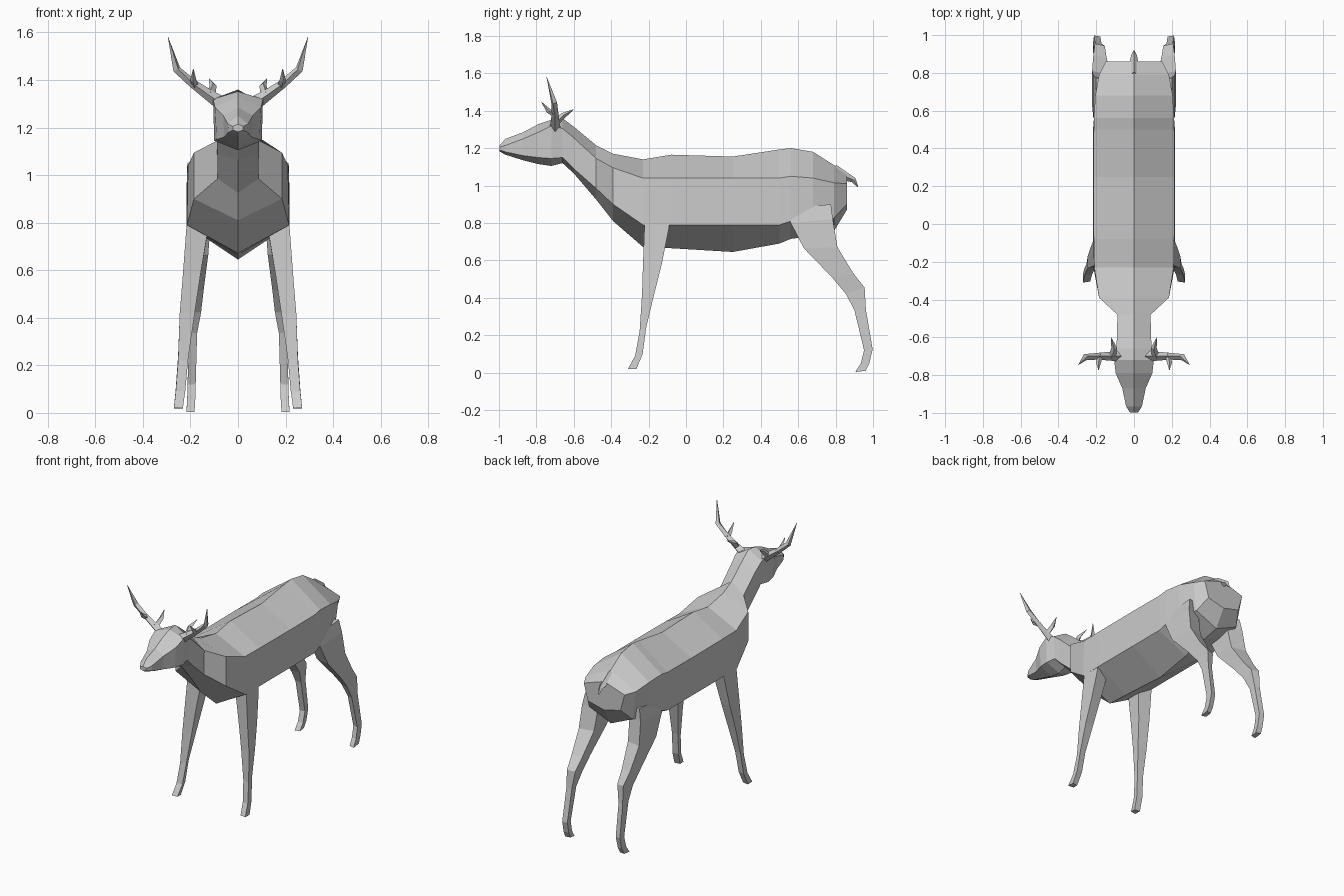
import bpy, bmesh, math
from mathutils import Vector


def loft(name, rings, mirror=False):
    """Skin a list of equal-length point rings, cap both ends, optionally mirror in x."""
    bm = bmesh.new()
    for side in ((1, -1) if mirror else (1,)):
        vs = [[bm.verts.new((p[0] * side, p[1], p[2])) for p in r] for r in rings]
        n = len(vs[0])
        for a, b in zip(vs, vs[1:]):
            for i in range(n):
                j = (i + 1) % n
                bm.faces.new((a[i], a[j], b[j], b[i]))
        bm.faces.new(vs[0])
        bm.faces.new(vs[-1])
    bmesh.ops.recalc_face_normals(bm, faces=bm.faces)
    me = bpy.data.meshes.new(name)
    bm.to_mesh(me)
    bm.free()
    ob = bpy.data.objects.new(name, me)
    bpy.context.collection.objects.link(ob)
    return ob


def spike(name, path, mirror=False, sides=4):
    """Tapering tube through (x, y, z, radius) points."""
    pts = [Vector(p[:3]) for p in path]
    rings = []
    for k, p in enumerate(pts):
        d = pts[min(k + 1, len(pts) - 1)] - pts[max(k - 1, 0)]
        q = d.to_track_quat('Z', 'Y')
        r = path[k][3]
        rings.append([p + q @ Vector((r * math.cos(a), r * math.sin(a), 0))
                      for a in (2 * math.pi * i / sides for i in range(sides))])
    return loft(name, rings, mirror)


def hexagon(y, top, wu, zu, wl, zl, bottom):
    """Body section: ridge, upper and lower side corners, keel."""
    return [(0, y, top), (wu, y, zu), (wl, y, zl),
            (0, y, bottom), (-wl, y, zl), (-wu, y, zu)]


def leg(name, stations):
    """Four-sided leg from (front y, z, back y, z, inner x, outer x) stations."""
    rings = []
    for fy, fz, by, bz, xi, xo in stations:
        m = 0.12
        rings.append([(xo, fy, fz), (xo, by, bz),
                      (xi, by + (fy - by) * m, bz + (fz - bz) * m),
                      (xi, fy + (by - fy) * m, fz + (bz - fz) * m)])
    return loft(name, rings, True)


# Head, muzzle first
head = [
    (-0.997, 1.215, 0.022, 1.205, 0.022, 1.19, 1.182),
    (-0.965, 1.25, 0.042, 1.215, 0.04, 1.18, 1.165),
    (-0.87, 1.285, 0.062, 1.25, 0.058, 1.16, 1.135),
    (-0.79, 1.328, 0.097, 1.285, 0.09, 1.15, 1.115),
    (-0.72, 1.352, 0.105, 1.32, 0.1, 1.145, 1.105),
    (-0.66, 1.36, 0.095, 1.305, 0.088, 1.15, 1.12),
]
# Neck, trunk and rump
trunk = [
    (-0.60, 1.315, 0.09, 1.255, 0.086, 1.09, 1.065),
    (-0.48, 1.215, 0.088, 1.145, 0.086, 0.985, 0.925),
    (-0.39, 1.17, 0.185, 1.095, 0.185, 0.90, 0.81),
    (-0.23, 1.14, 0.21, 1.04, 0.215, 0.79, 0.672),
    (-0.08, 1.165, 0.213, 1.04, 0.217, 0.79, 0.665),
    (0.25, 1.155, 0.215, 1.04, 0.217, 0.79, 0.645),
    (0.50, 1.193, 0.213, 1.04, 0.217, 0.79, 0.69),
    (0.56, 1.20, 0.212, 1.05, 0.212, 0.81, 0.715),
    (0.68, 1.18, 0.205, 1.04, 0.20, 0.81, 0.73),
    (0.79, 1.11, 0.185, 1.015, 0.16, 0.825, 0.755),
    (0.86, 1.06, 0.15, 1.01, 0.12, 0.90, 0.87),
]
loft("body_and_head", [hexagon(*s) for s in head + trunk])

# Legs
leg("front_legs", [
    (-0.222, 0.86, -0.085, 0.86, 0.11, 0.21),
    (-0.222, 0.78, -0.092, 0.77, 0.125, 0.217),
    (-0.23, 0.58, -0.13, 0.58, 0.158, 0.232),
    (-0.235, 0.42, -0.17, 0.42, 0.182, 0.245),
    (-0.248, 0.22, -0.213, 0.24, 0.21, 0.252),
    (-0.272, 0.09, -0.232, 0.10, 0.222, 0.262),
    (-0.31, 0.02, -0.265, 0.018, 0.232, 0.27),
])
leg("hind_legs", [
    (0.56, 0.88, 0.775, 0.90, 0.11, 0.20),
    (0.56, 0.80, 0.785, 0.82, 0.115, 0.215),
    (0.63, 0.665, 0.81, 0.67, 0.125, 0.222),
    (0.78, 0.51, 0.895, 0.53, 0.145, 0.215),
    (0.855, 0.42, 0.955, 0.455, 0.155, 0.207),
    (0.90, 0.335, 0.962, 0.335, 0.172, 0.207),
    (0.952, 0.12, 0.998, 0.125, 0.178, 0.212),
    (0.935, 0.05, 0.98, 0.05, 0.18, 0.214),
    (0.905, 0.003, 0.96, 0.01, 0.183, 0.217),
])

# Antlers: main beam and two tines on each side
spike("antler_beams", [(0.075, -0.70, 1.305, 0.03), (0.12, -0.70, 1.335, 0.024),
                       (0.19, -0.70, 1.385, 0.018), (0.258, -0.705, 1.445, 0.017),
                       (0.294, -0.745, 1.58, 0.001)], True)
spike("antler_front_tines", [(0.18, -0.695, 1.375, 0.016), (0.188, -0.735, 1.40, 0.013),
                             (0.188, -0.773, 1.447, 0.001)], True)
spike("antler_rear_tines", [(0.115, -0.70, 1.335, 0.02), (0.105, -0.655, 1.375, 0.015),
                            (0.122, -0.60, 1.407, 0.001)], True)

# Tail
spike("tail", [(0, 0.79, 1.09, 0.025), (0, 0.86, 1.045, 0.022),
               (0, 0.895, 1.03, 0.015), (0, 0.918, 0.995, 0.003)])
